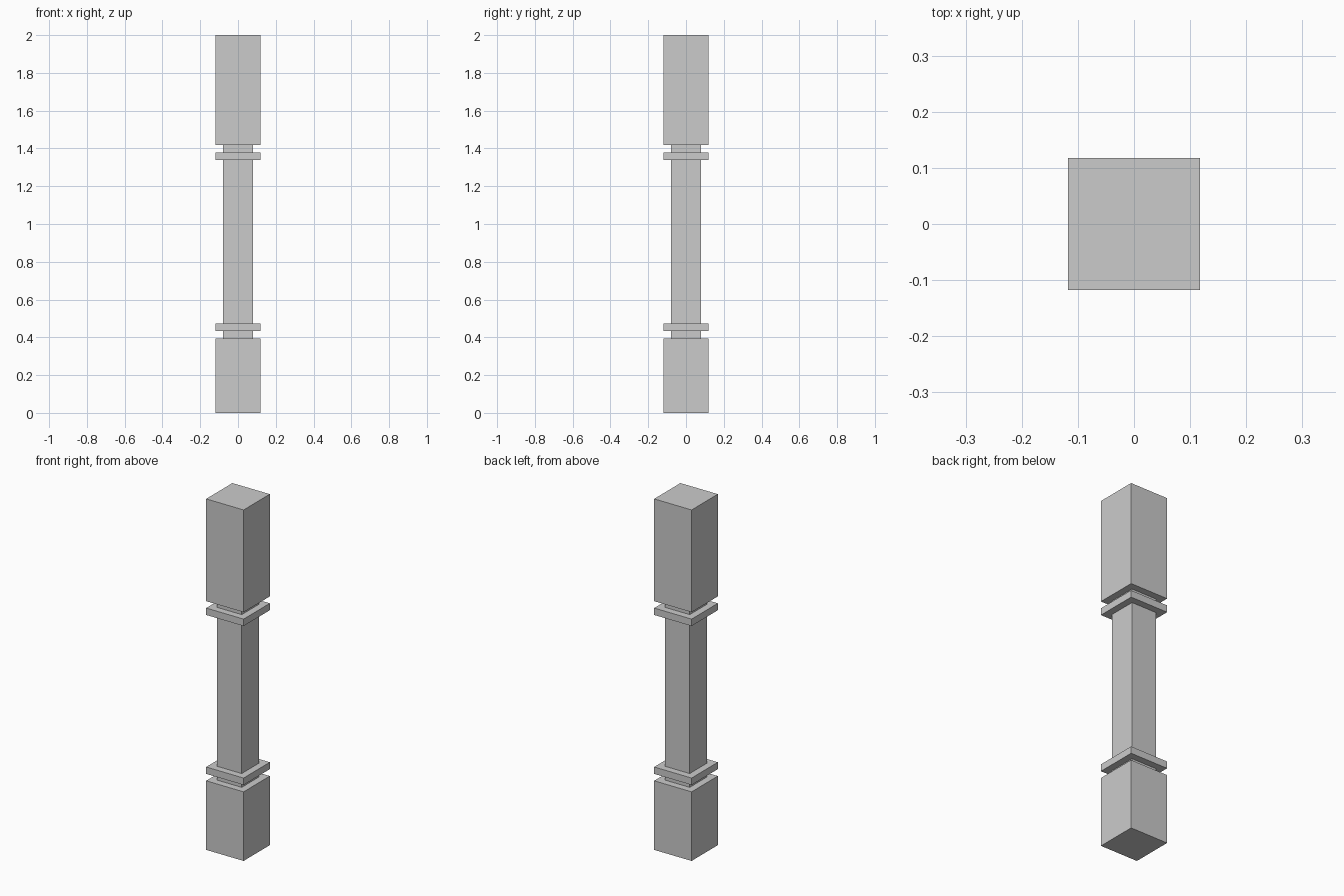
import bpy
import bmesh

if "Cube" in bpy.data.objects:
    bpy.data.objects.remove(bpy.data.objects["Cube"])

W, N = 0.118, 0.0787          # half widths: blocks and collars, shaft and necks
# Half width and height of every corner of the stepped silhouette, bottom to top
PROFILE = [
    (W, 0.0), (W, 0.3937),         # base block
    (N, 0.3937), (N, 0.433),       # lower neck
    (W, 0.433), (W, 0.4724),       # lower collar
    (N, 0.4724), (N, 1.3386),      # shaft
    (W, 1.3386), (W, 1.378),       # upper collar
    (N, 1.378), (N, 1.4173),       # upper neck
    (W, 1.4173), (W, 2.0),         # top block
]


def square_post(name, profile):
    """Skin a stack of square rings into one closed post."""
    bm = bmesh.new()
    rings = [[bm.verts.new((sx * h, sy * h, z))
              for sx, sy in ((-1, -1), (1, -1), (1, 1), (-1, 1))]
             for h, z in profile]
    for low, high in zip(rings, rings[1:]):
        for i in range(4):
            j = (i + 1) % 4
            bm.faces.new((low[i], low[j], high[j], high[i]))
    bm.faces.new(rings[0][::-1])
    bm.faces.new(rings[-1])
    mesh = bpy.data.meshes.new(name)
    bm.to_mesh(mesh)
    bm.free()
    obj = bpy.data.objects.new(name, mesh)
    bpy.context.collection.objects.link(obj)
    return obj


square_post("newel_post", PROFILE)
